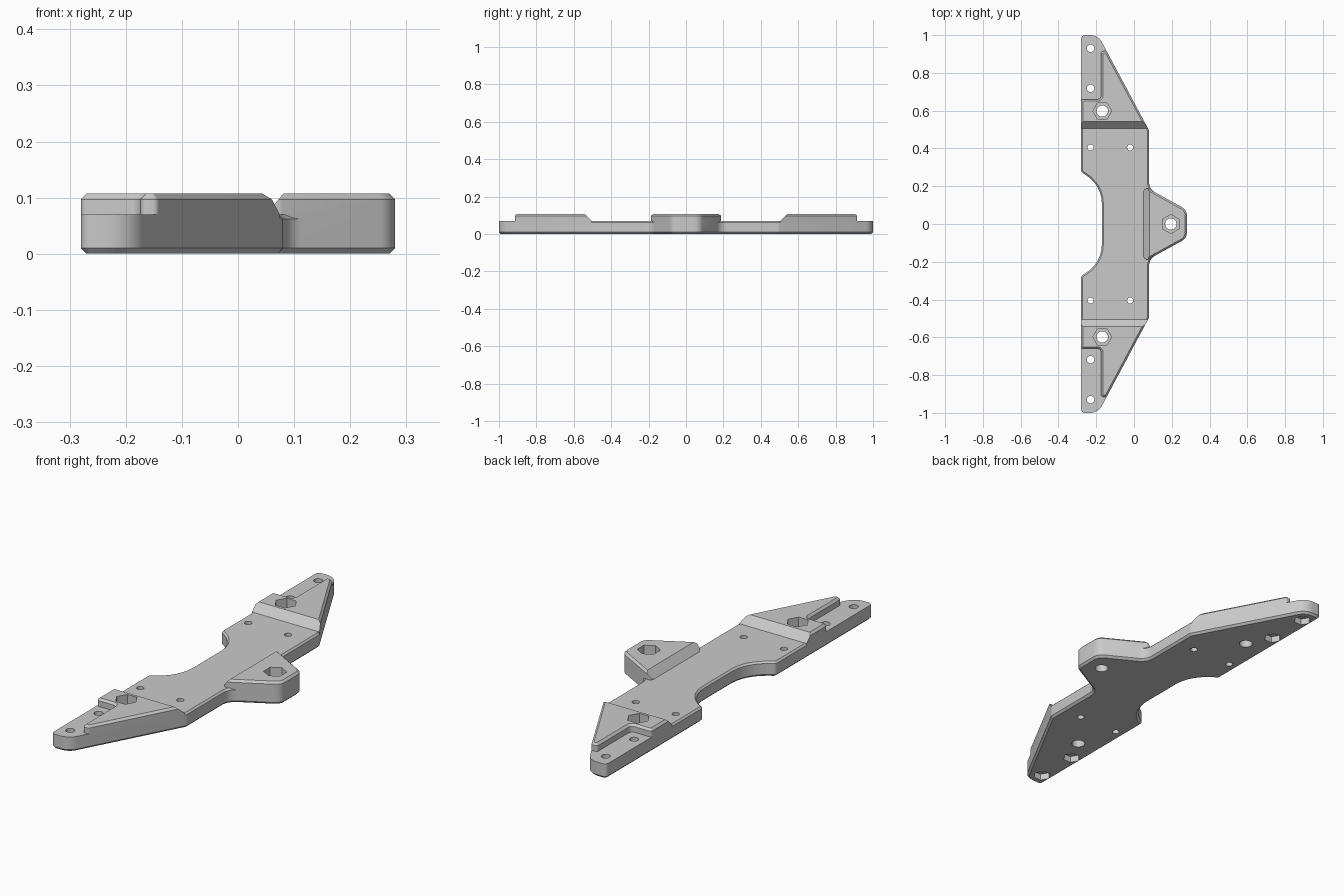
import bpy
import bmesh
import math
from mathutils import Vector

LOW, TOP, CH = 0.07, 0.107, 0.01    # plate height, raised pad height, chamfer

cube = bpy.data.objects.get("Cube")
if cube:
    bpy.data.objects.remove(cube, do_unlink=True)

grey = bpy.data.materials.new("plain_grey")
grey.use_nodes = True
colour = (0.59, 0.59, 0.59, 1)
grey.diffuse_color = colour
grey.node_tree.nodes["Principled BSDF"].inputs["Base Color"].default_value = colour


def rounded(corners):
    """Turn (x, y, radius) corners into an outline with arc fillets."""
    out = []
    for i, (x, y, r) in enumerate(corners):
        p = Vector((x, y))
        if r == 0:
            out.append(p)
            continue
        a = (Vector(corners[i - 1][:2]) - p).normalized()
        b = (Vector(corners[(i + 1) % len(corners)][:2]) - p).normalized()
        half = a.angle(b) / 2
        centre = p + (a + b).normalized() * r / math.sin(half)
        start = p + a * r / math.tan(half) - centre
        end = p + b * r / math.tan(half) - centre
        turn = math.atan2(start.x * end.y - start.y * end.x, start.dot(end))
        steps = max(3, round(abs(turn) / 0.16))
        for k in range(steps + 1):
            t = turn * k / steps
            c, s = math.cos(t), math.sin(t)
            out.append(centre + Vector((start.x * c - start.y * s,
                                        start.x * s + start.y * c)))
    return out


def inset(points, d):
    """Offset a counter-clockwise outline inwards by d."""
    out = []
    for i, p in enumerate(points):
        u = (p - points[i - 1]).normalized()
        v = (points[(i + 1) % len(points)] - p).normalized()
        n1, n2 = Vector((-u.y, u.x)), Vector((-v.y, v.x))
        out.append(p + (n1 + n2) * d / (1 + n1.dot(n2)))
    return out


def flip(corners):
    """Mirror an outline front to back, keeping its winding."""
    return [(x, -y, r) for x, y, r in reversed(corners)]


def loft(name, rings):
    """Solid from stacked rings, each counter-clockwise about the stacking axis."""
    bm = bmesh.new()
    loops = [[bm.verts.new(p) for p in ring] for ring in rings]
    n = len(loops[0])
    for a, b in zip(loops, loops[1:]):
        for i in range(n):
            j = (i + 1) % n
            bm.faces.new((a[i], a[j], b[j], b[i]))
    bm.faces.new(loops[0][::-1])
    bm.faces.new(loops[-1])
    bm.normal_update()
    mesh = bpy.data.meshes.new(name)
    bm.to_mesh(mesh)
    bm.free()
    mesh.materials.append(grey)
    obj = bpy.data.objects.new(name, mesh)
    bpy.context.collection.objects.link(obj)
    return obj


def slab(name, corners, levels):
    """Rounded outline stacked at (inset, z) levels."""
    pts = rounded(corners)
    return loft(name, [[(p.x, p.y, z) for p in inset(pts, d)] for d, z in levels])


def combine(target, tool, operation):
    mod = target.modifiers.new("join", 'BOOLEAN')
    mod.operation, mod.object, mod.solver = operation, tool, 'EXACT'
    graph = bpy.context.evaluated_depsgraph_get()
    mesh = bpy.data.meshes.new_from_object(target.evaluated_get(graph))
    target.modifiers.clear()
    target.data = mesh
    bpy.data.objects.remove(tool, do_unlink=True)


def drill(x, y, r, z0, z1, sides=24, turn=0.0):
    ring = [(x + r * math.cos(turn + math.tau * k / sides),
             y + r * math.sin(turn + math.tau * k / sides)) for k in range(sides)]
    tool = loft("drill", [[(a, b, z) for a, b in ring] for z in (z0, z1)])
    combine(plate, tool, 'DIFFERENCE')


def slant(y):
    """x of the long slanted edge at a given y."""
    return 0.08 - 0.5347 * (y - 0.495)


# Main plate, chamfered on both rims
back_half = [(0.28, 0.075, 0.05), (0.08, 0.185, 0.06), (0.08, 0.495, 0.03),
             (slant(1), 1, 0.07), (-0.28, 1, 0.02), (-0.28, 0.275, 0.02),
             (-0.17, 0.205, 0.18)]
plate = slab("mounting_plate", back_half + flip(back_half),
             [(CH, 0), (0, CH), (0, LOW - 0.008), (0.008, LOW)])

# Square-rimmed tips and raised end pads with an inner ramp
tip = [(slant(0.6), 0.6, 0), (slant(1), 1, 0.07), (-0.28, 1, 0.02), (-0.28, 0.6, 0)]
pad = [(-0.28, 0.505, 0), (slant(0.505), 0.505, 0), (slant(0.915), 0.915, 0.012),
       (-0.174, 0.915, 0.012), (-0.174, 0.66, 0.02), (-0.28, 0.66, 0.012)]
raised = [(0, LOW - 0.012), (0, TOP - CH), (CH, TOP)]
for side in (1, -1):
    shape = (lambda c: c) if side == 1 else flip
    combine(plate, slab("tip", shape(tip), [(0, LOW - 0.012), (0, LOW)]), 'UNION')
    end_pad = slab("end_pad", shape(pad), raised)
    wedge = [(0.4, LOW), (0.505, LOW), (0.565, 0.13), (0.4, 0.13)]
    combine(end_pad, loft("ramp_cutter", [[(side * x, side * y, z) for y, z in wedge]
                                          for x in (-0.5, 0.5)]), 'DIFFERENCE')
    combine(plate, end_pad, 'UNION')

# Raised side tab with a ramp along its inner edge
tab_half = [(0.28, 0.075, 0.05), (0.05, 0.2015, 0.02)]
tab = slab("side_tab", tab_half + flip(tab_half), raised)
wedge = [(0, LOW), (0.05, LOW), (0.1, 0.13), (0, 0.13)]
combine(tab, loft("ramp_cutter", [[(x, y, z) for x, z in wedge]
                                  for y in (0.3, -0.3)]), 'DIFFERENCE')
combine(plate, tab, 'UNION')

# Screw holes, bolt holes and hexagonal nut pockets
for side in (1, -1):
    for y in (0.93, 0.718):
        drill(-0.23, side * y, 0.02, -0.1, 0.2)
        drill(-0.23, side * y, 0.04, -0.1, 0.03, 6)
    for x in (-0.23, -0.02):
        drill(x, side * 0.405, 0.016, -0.1, 0.2)
    drill(-0.168, side * 0.598, 0.03, -0.1, 0.2)
    drill(-0.168, side * 0.598, 0.05, 0.04, 0.2, 6)
drill(0.195, 0, 0.03, -0.1, 0.2)
drill(0.195, 0, 0.05, 0.04, 0.2, 6, math.pi / 6)

# Smooth fillets, crisp chamfers
bpy.ops.object.select_all(action='DESELECT')
plate.select_set(True)
bpy.context.view_layer.objects.active = plate
bpy.ops.object.shade_smooth_by_angle(angle=math.radians(25))
